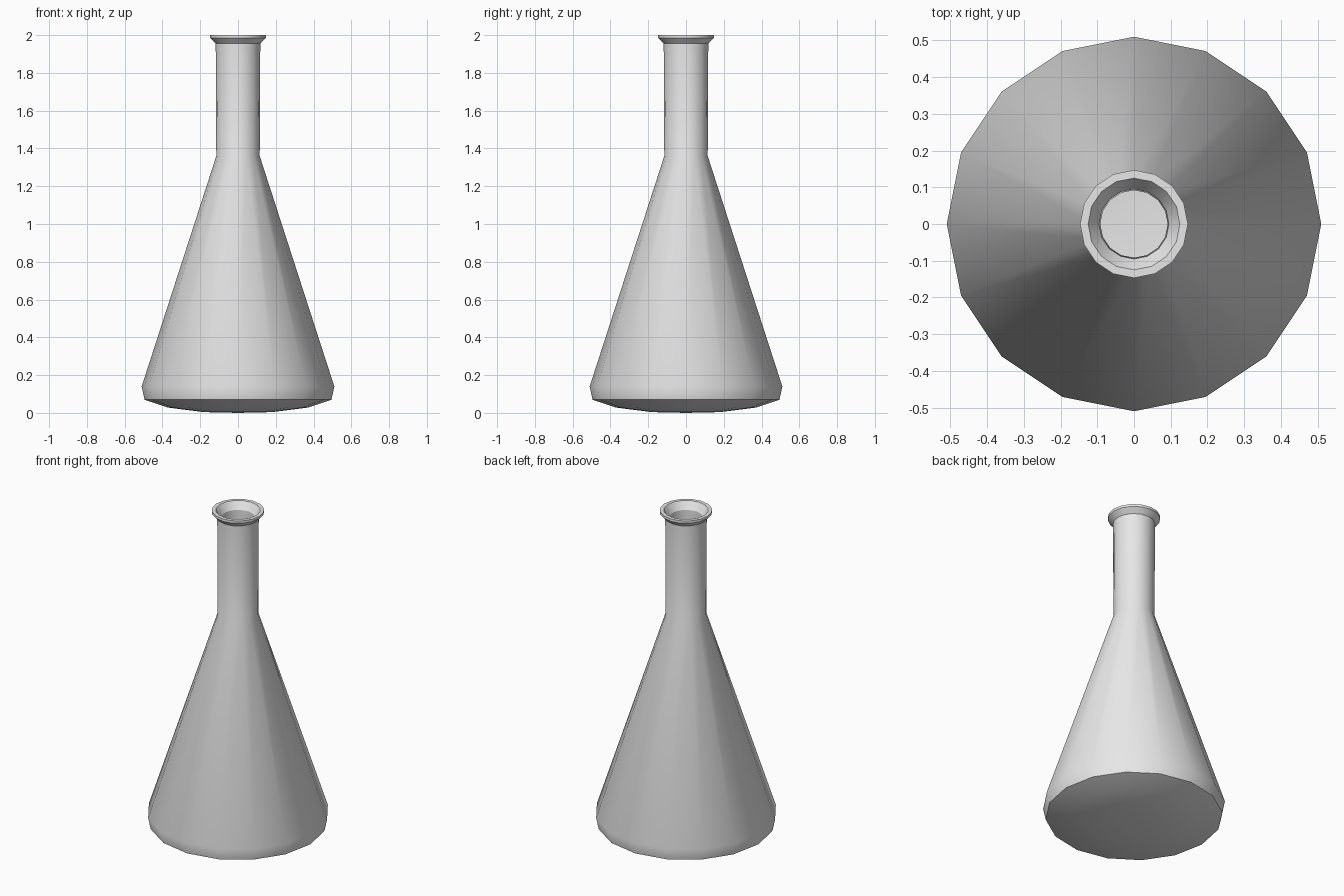
import bpy, bmesh, math

if "Cube" in bpy.data.objects:
    bpy.data.objects.remove(bpy.data.objects["Cube"])

SIDES = 16

# material: one pale grey glass colour
glass = bpy.data.materials.new("pale_grey_glass")
glass.diffuse_color = (0.8, 0.8, 0.8, 1)
glass.use_nodes = True
glass.node_tree.nodes["Principled BSDF"].inputs["Base Color"].default_value = glass.diffuse_color

# closed profile (radius, height): outside from base centre up, then inside down
PROFILE = [
    (0, 0), (0.18, 0.004), (0.37, 0.028), (0.495, 0.07),      # domed base
    (0.51, 0.14), (0.115, 1.36), (0.118, 1.955),              # cone and neck
    (0.147, 1.985), (0.147, 2.0),                             # flared lip
    (0.125, 2.0), (0.095, 1.955), (0.092, 1.36),              # inner lip and neck
    (0.487, 0.14), (0.475, 0.09), (0.36, 0.05), (0.18, 0.026), (0, 0.022),
]


def lathe(name, profile, sides, mat):
    bm = bmesh.new()
    rings = []
    for r, z in profile:
        n = 1 if r == 0 else sides
        rings.append([bm.verts.new((r * math.cos(2 * math.pi * i / sides),
                                    r * math.sin(2 * math.pi * i / sides), z))
                      for i in range(n)])
    for a, b in zip(rings, rings[1:]):
        for i in range(sides):
            j = (i + 1) % sides
            if len(a) == 1:
                bm.faces.new((a[0], b[j], b[i]))
            elif len(b) == 1:
                bm.faces.new((a[i], a[j], b[0]))
            else:
                bm.faces.new((a[i], a[j], b[j], b[i]))
    bmesh.ops.recalc_face_normals(bm, faces=bm.faces)
    mesh = bpy.data.meshes.new(name)
    bm.to_mesh(mesh)
    bm.free()
    mesh.materials.append(mat)
    obj = bpy.data.objects.new(name, mesh)
    bpy.context.collection.objects.link(obj)
    return obj


# conical flask, hollow
flask = lathe("conical_flask", PROFILE, SIDES, glass)
bpy.context.view_layer.objects.active = flask
flask.select_set(True)
bpy.ops.object.shade_smooth_by_angle(angle=math.radians(30))
